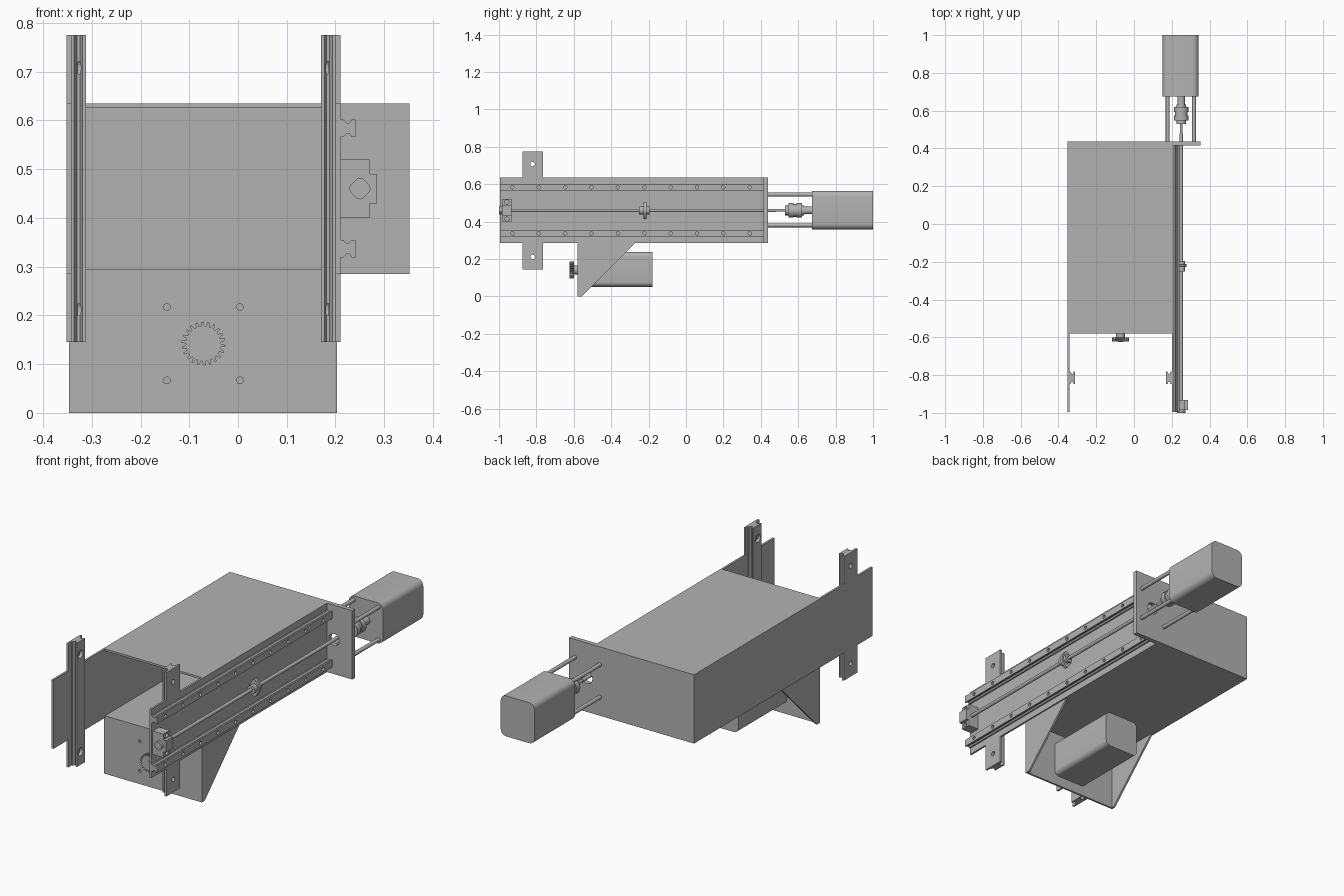
import bpy, bmesh, math
from mathutils import Vector

old = bpy.data.objects.get("Cube")
if old:
    bpy.data.objects.remove(old, do_unlink=True)

grey = bpy.data.materials.new("plain grey")
grey.use_nodes = True
colour = (0.45, 0.45, 0.45, 1)
grey.diffuse_color = colour
grey.node_tree.nodes["Principled BSDF"].inputs["Base Color"].default_value = colour


def place(axis, u, v, w):
    """Map a profile point (u, v) at depth w to space along the axis."""
    return Vector({"x": (w, u, v), "y": (u, w, v), "z": (u, v, w)}[axis])


def add_prism(bm, pts, axis, a, b):
    low = [bm.verts.new(place(axis, u, v, a)) for u, v in pts]
    high = [bm.verts.new(place(axis, u, v, b)) for u, v in pts]
    bm.faces.new(low)
    bm.faces.new(high[::-1])
    for i in range(len(pts)):
        j = (i + 1) % len(pts)
        bm.faces.new((low[i], high[i], high[j], low[j]))


def make(name, prisms, smooth=False):
    """Build one object from a list of (profile, axis, start, end)."""
    bm = bmesh.new()
    for p in prisms:
        add_prism(bm, *p)
    bmesh.ops.recalc_face_normals(bm, faces=bm.faces)
    mesh = bpy.data.meshes.new(name)
    bm.to_mesh(mesh)
    bm.free()
    mesh.materials.append(grey)
    obj = bpy.data.objects.new(name, mesh)
    bpy.context.collection.objects.link(obj)
    if smooth:
        activate(obj)
        bpy.ops.object.shade_smooth_by_angle(angle=math.radians(35))
    return obj


def activate(obj):
    bpy.ops.object.select_all(action="DESELECT")
    obj.select_set(True)
    bpy.context.view_layer.objects.active = obj


def cut(obj, prisms):
    cutter = make("hole_cutter", prisms)
    cutter.hide_render = True
    mod = obj.modifiers.new("holes", "BOOLEAN")
    mod.operation, mod.solver, mod.object = "DIFFERENCE", "EXACT", cutter
    activate(obj)
    bpy.ops.object.modifier_apply(modifier=mod.name)
    bpy.data.objects.remove(cutter, do_unlink=True)


def rect(u0, u1, v0, v1):
    return [(u0, v0), (u1, v0), (u1, v1), (u0, v1)]


def circle(u, v, r, n=24):
    return [(u + r * math.cos(math.tau * i / n), v + r * math.sin(math.tau * i / n))
            for i in range(n)]


def round_poly(u, v, half_u, half_v, r):
    """Rectangle with rounded corners."""
    pts = []
    for k, (su, sv) in enumerate([(1, 1), (-1, 1), (-1, -1), (1, -1)]):
        for i in range(7):
            a = math.pi / 2 * (k + i / 6)
            pts.append((u + su * (half_u - r) + r * math.cos(a),
                        v + sv * (half_v - r) + r * math.sin(a)))
    return pts


def rail_profile(base, mid, half, depth):
    """Guide rail section: wide foot, pinched waist, wide head."""
    side = [(0, 1), (0.2, 1), (0.4, 0.62), (0.6, 0.62), (0.75, 1), (1, 1)]
    top = [(base + depth * d, mid + half * w) for d, w in side]
    return top + [(u, 2 * mid - v) for u, v in reversed(top)]


# Housing sheets, open at the front
LEFT, RIGHT, LOW, HIGH = -0.352, 0.21, 0.285, 0.635
FRONT, MOUTH, BACK = -0.995, -0.58, 0.415
make("top_sheet", [(rect(-0.342, 0.2, HIGH - 0.01, HIGH), "y", MOUTH, BACK)])
make("bottom_sheet", [(rect(-0.342, 0.2, LOW, LOW + 0.01), "y", MOUTH, BACK)])
back_plate = make("back_plate", [(rect(LEFT, 0.352, LOW, HIGH), "y", BACK, 0.438)])
cut(back_plate, [(circle(0.25, 0.46, 0.03), "y", 0.4, 0.45)])

# Cross-shaped side plates with upright guide rails on the inside
TAB0, TAB1, TAB_LOW, TAB_HIGH = -0.875, -0.765, 0.145, 0.775
cross = [(FRONT, LOW), (TAB0, LOW), (TAB0, TAB_LOW), (TAB1, TAB_LOW), (TAB1, LOW), (BACK, LOW),
         (BACK, HIGH), (TAB1, HIGH), (TAB1, TAB_HIGH), (TAB0, TAB_HIGH), (TAB0, HIGH), (FRONT, HIGH)]
for name, x, inward in (("left", RIGHT, -1), ("right", LEFT, 1)):
    inner = x + 0.01 * inward
    plate = make(name + "_side_plate", [(cross, "x", min(x, inner), max(x, inner))])
    rail = make(name + "_upright_rail",
                [(rail_profile(inner, -0.815, 0.033, 0.03 * inward), "z", TAB_LOW, TAB_HIGH)])
    for z in (0.212, 0.708):
        hole = (circle(-0.82, z, 0.012), "x", x - 0.06, x + 0.06)
        cut(plate, [hole])
        cut(rail, [hole])
        ends = sorted((inner + 0.014 * inward, inner + 0.05 * inward))
        cut(rail, [(circle(-0.82, z, 0.02), "x", *ends)])

# Long horizontal rails with a row of screw holes
for name, z in (("lower", 0.337), ("upper", 0.584)):
    rail = make(name + "_slide_rail",
                [(rail_profile(RIGHT, z, 0.018, 0.031), "y", FRONT, BACK)])
    cut(rail, [(circle(-0.928 + 0.141 * i, z, 0.009, 16), "x", 0.222, 0.26) for i in range(10)])

# Lead screw with its front bearing block
SX, SZ = 0.25, 0.46
make("lead_screw", [(circle(SX, SZ, 0.009), "y", -1.0, 0.48),
                    (circle(SX, SZ, 0.007), "y", 0.48, 0.54)], True)
block = make("bearing_block", [([(RIGHT, 0.4), (0.27, 0.4), (0.27, 0.43), (0.285, 0.43),
                                 (0.285, 0.49), (0.27, 0.49), (0.27, 0.52), (RIGHT, 0.52)],
                                "y", -0.985, -0.932)])
cut(block, [(circle(-0.958, z, 0.011), "x", 0.235, 0.3) for z in (0.415, 0.505)])


def diamond(r, tip):
    """Diamond with blunted corners."""
    pts = []
    for k in range(4):
        for i in (-1, 0, 1):
            a = math.pi / 2 * k + i * tip
            d = r if i == 0 else r * 0.96
            pts.append((SX + d * math.cos(a), SZ + d * math.sin(a)))
    return pts


make("end_cap", [(diamond(0.022, 0.3), "y", -1.0, -0.985)])
flange = [(SX + (u - SX) * 0.65, v) for u, v in diamond(0.045, 0.25)]
make("screw_nut", [(flange, "y", -0.228, -0.212),
                   (circle(SX, SZ, 0.021), "y", -0.252, -0.228),
                   (circle(SX, SZ, 0.021), "y", -0.212, -0.196)], True)

# Shaft coupling and drive motor on four standoffs
make("shaft_coupling", [(circle(SX, SZ, 0.026), "y", 0.53, 0.548),
                        (circle(SX, SZ, 0.039), "y", 0.548, 0.575),
                        (circle(SX, SZ, 0.034), "y", 0.575, 0.592),
                        (circle(SX, SZ, 0.039), "y", 0.592, 0.619),
                        (circle(SX, SZ, 0.026), "y", 0.619, 0.632),
                        (circle(SX, SZ, 0.02), "y", 0.632, 0.68)], True)
make("drive_motor", [(round_poly(SX - 0.003, 0.462, 0.095, 0.103, 0.03), "y", 0.675, 1.0)], True)
make("standoffs", [(circle(x, z, 0.01, 16), "y", 0.435, 0.68)
                   for x in (0.178, 0.318) for z in (0.38, 0.545)], True)

# Lower motor bracket: front plate with a gusset on each side
GX, GZ = -0.071, 0.142
plate = make("bracket_plate", [(rect(-0.347, 0.203, 0, LOW), "y", MOUTH, -0.57)])
cut(plate, [(circle(GX + sx * 0.075, GZ + sz * 0.075, 0.007, 16), "y", -0.6, -0.55)
            for sx in (-1, 1) for sz in (-1, 1)])
gusset = [(-0.57, 0), (-0.557, 0), (-0.272, LOW), (-0.57, LOW)]
for name, x in (("right", -0.347), ("left", 0.193)):
    make(name + "_gusset", [(gusset, "x", x, x + 0.01)])
make("lower_motor", [(round_poly(GX, GZ + 0.003, 0.097, 0.093, 0.025), "y", -0.57, -0.18)], True)

# Pinion gear with hub and shaft
TEETH = 22
teeth = []
for t in range(TEETH):
    for step, r in ((0, 0.036), (0.3, 0.036), (0.5, 0.045), (0.8, 0.045)):
        a = math.tau * (t + step) / TEETH
        teeth.append((GX + r * math.cos(a), GZ + r * math.sin(a)))
make("pinion_gear", [(teeth, "y", -0.622, -0.6)])
make("pinion_hub", [(circle(GX, GZ, 0.024), "y", -0.6, -0.58),
                    (circle(GX, GZ, 0.012), "y", -0.624, -0.6)], True)
